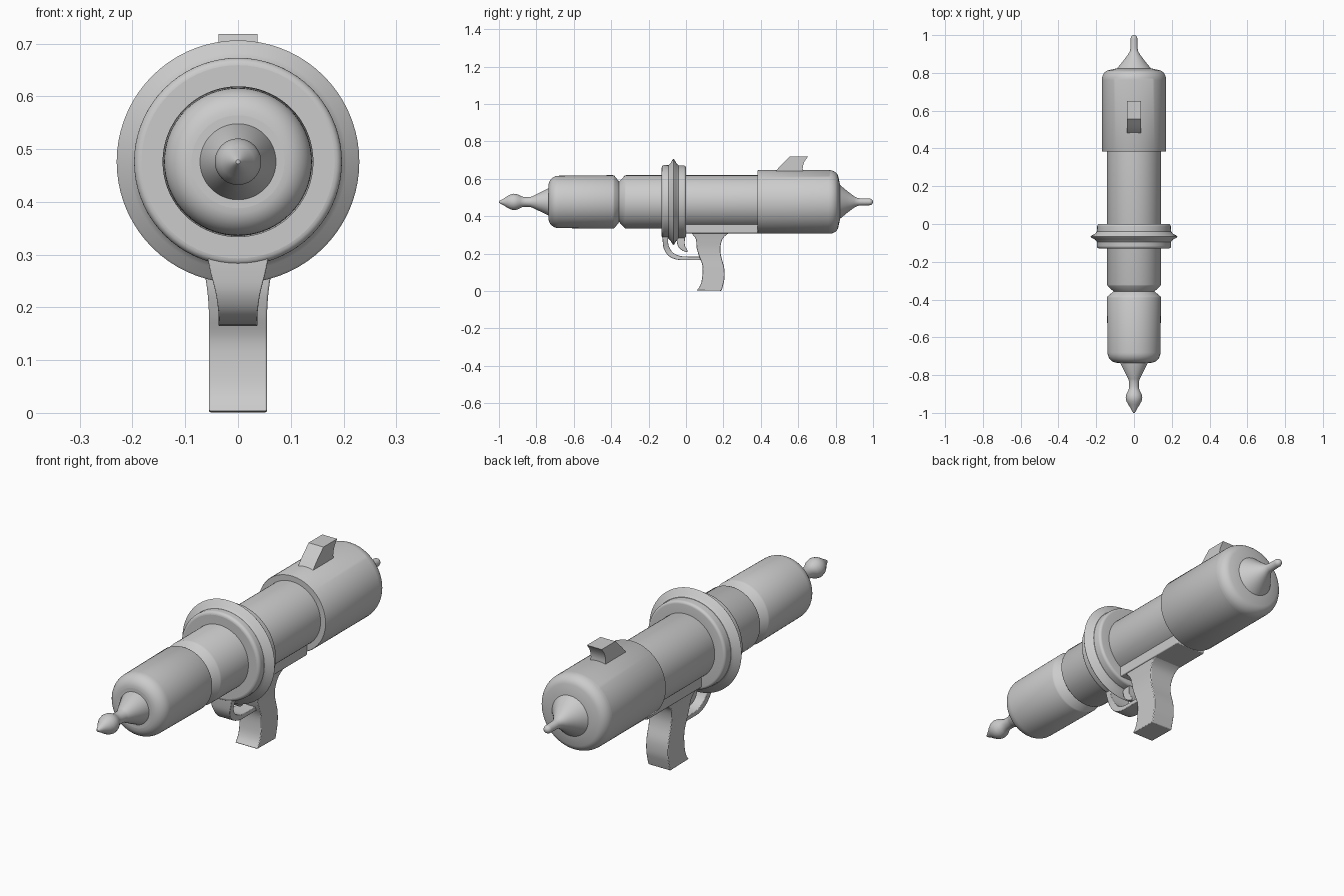
import bpy, bmesh, math

AXIS_Z = 0.476
SEG = 72


def finish(name, bm, bevel=0.0, angle=35):
    bmesh.ops.recalc_face_normals(bm, faces=bm.faces)
    me = bpy.data.meshes.new(name)
    bm.to_mesh(me)
    bm.free()
    ob = bpy.data.objects.new(name, me)
    bpy.context.collection.objects.link(ob)
    bpy.ops.object.select_all(action='DESELECT')
    ob.select_set(True)
    bpy.context.view_layer.objects.active = ob
    bpy.ops.object.shade_smooth_by_angle(angle=math.radians(angle))
    if bevel:
        m = ob.modifiers.new("soft_edges", 'BEVEL')
        m.width, m.segments, m.limit_method = bevel, 2, 'ANGLE'
        m.angle_limit = math.radians(50)
    return ob


def lathe(name, profile):
    """Revolve (y, radius) points about the long axis; ends are capped."""
    bm = bmesh.new()
    rings = []
    for y, r in profile:
        rings.append([bm.verts.new((r * math.cos(2 * math.pi * i / SEG), y,
                                    AXIS_Z + r * math.sin(2 * math.pi * i / SEG)))
                      for i in range(SEG)])
    for a, b in zip(rings, rings[1:]):
        for i in range(SEG):
            j = (i + 1) % SEG
            bm.faces.new((a[i], a[j], b[j], b[i]))
    bm.faces.new(rings[0])
    bm.faces.new(rings[-1])
    return finish(name, bm)


def arc(cy, cr, ry, rr, a0, a1, n=8):
    """Elliptical arc of (y, radius) points, angles in degrees."""
    return [(cy + ry * math.cos(math.radians(a0 + (a1 - a0) * i / n)),
             cr + rr * math.sin(math.radians(a0 + (a1 - a0) * i / n))) for i in range(n + 1)]


def smooth_rows(rows, n=4):
    """Catmull-Rom interpolation between rows."""
    out = []
    for i in range(len(rows) - 1):
        p0, p1, p2, p3 = (rows[max(i - 1, 0)], rows[i], rows[i + 1], rows[min(i + 2, len(rows) - 1)])
        for k in range(n):
            t = k / n
            out.append([0.5 * (2 * b + (c - a) * t + (2 * a - 5 * b + 4 * c - d) * t * t
                               + (3 * b - a - 3 * c + d) * t ** 3)
                        for a, b, c, d in zip(p0, p1, p2, p3)])
    return out + [list(rows[-1])]


def loft(name, rows, bevel=0.0):
    """Skin rectangular sections given as (y1, z1, y2, z2, half width)."""
    bm = bmesh.new()
    rings = [[bm.verts.new(c) for c in ((-w, y1, z1), (w, y1, z1), (w, y2, z2), (-w, y2, z2))]
             for y1, z1, y2, z2, w in rows]
    for a, b in zip(rings, rings[1:]):
        for i in range(4):
            j = (i + 1) % 4
            bm.faces.new((a[i], a[j], b[j], b[i]))
    bm.faces.new(rings[0])
    bm.faces.new(rings[-1])
    return finish(name, bm, bevel)


# Barrel with domed front and V groove
lathe("barrel", [(-0.735, 0.06), (-0.735, 0.088)]
      + arc(-0.68, 0.088, 0.055, 0.052, 180, 90)
      + [(-0.39, 0.143), (-0.383, 0.14), (-0.357, 0.108), (-0.328, 0.14), (-0.321, 0.143), (0.42, 0.143)])

# Muzzle nozzle: pointed bulb, neck and flared base
lathe("nozzle", [(-1.0, 0.004), (-0.993, 0.009), (-0.975, 0.018), (-0.955, 0.031), (-0.938, 0.040),
                 (-0.92, 0.044), (-0.902, 0.041), (-0.886, 0.033), (-0.875, 0.028), (-0.86, 0.026),
                 (-0.832, 0.027), (-0.82, 0.031), (-0.737, 0.072), (-0.72, 0.072)])

# Collar with rounded rims
lathe("collar", [(-0.13, 0.13), (-0.13, 0.183)] + arc(-0.115, 0.183, 0.015, 0.014, 180, 90, 5)
      + arc(-0.013, 0.183, 0.013, 0.012, 90, 0, 5) + [(0.0, 0.13)])

# Thin flared fin around the collar
lathe("collar_fin", [(-0.098, 0.18), (-0.094, 0.197), (-0.083, 0.206), (-0.072, 0.226), (-0.067, 0.23),
                     (-0.062, 0.226), (-0.051, 0.206), (-0.04, 0.197), (-0.036, 0.18)])

# Rear tank
lathe("rear_tank", [(0.383, 0.13), (0.383, 0.168), (0.387, 0.17), (0.765, 0.17)]
      + arc(0.765, 0.128, 0.05, 0.042, 90, 10) + [(0.824, 0.09), (0.824, 0.05)])

# Tail cone and pin
lathe("tail_spike", [(0.81, 0.09), (0.824, 0.09), (0.86, 0.06), (0.9, 0.03), (0.915, 0.022), (0.93, 0.019)]
      + arc(0.98, 0.0, 0.02, 0.018, 90, 12, 6))

# Underside rail
loft("rail", [(-0.02, 0.308, -0.02, 0.40, 0.076), (0.385, 0.308, 0.385, 0.40, 0.076)], 0.004)

# Handle
loft("grip", smooth_rows([
    (0.015, 0.32, 0.25, 0.32, 0.074), (0.035, 0.302, 0.218, 0.302, 0.070),
    (0.053, 0.275, 0.194, 0.275, 0.065), (0.057, 0.23, 0.184, 0.23, 0.058),
    (0.070, 0.185, 0.188, 0.185, 0.055), (0.088, 0.135, 0.204, 0.125, 0.055),
    (0.086, 0.07, 0.206, 0.07, 0.055), (0.076, 0.03, 0.198, 0.03, 0.055),
    (0.058, 0.003, 0.190, 0.001, 0.055)]), 0.005)

# Trigger guard
loft("trigger_guard", smooth_rows([
    (-0.126, 0.31, -0.092, 0.31, 0.060), (-0.125, 0.27, -0.096, 0.27, 0.053),
    (-0.118, 0.225, -0.090, 0.235, 0.042), (-0.092, 0.187, -0.068, 0.204, 0.037),
    (-0.045, 0.167, -0.030, 0.187, 0.037), (0.015, 0.165, 0.015, 0.184, 0.037),
    (0.085, 0.165, 0.085, 0.184, 0.037)]), 0.002)

# Trigger
loft("trigger", smooth_rows([
    (-0.052, 0.33, 0.0, 0.33, 0.022), (-0.050, 0.27, -0.006, 0.28, 0.022),
    (-0.040, 0.235, -0.006, 0.245, 0.022), (-0.018, 0.215, 0.002, 0.228, 0.020),
    (0.006, 0.208, 0.010, 0.214, 0.018)]), 0.002)

# Rear sight: sloped front, concave back
loft("sight", [(0.475, 0.635, 0.626, 0.635, 0.037), (0.492, 0.655, 0.624, 0.655, 0.037),
               (0.507, 0.672, 0.626, 0.672, 0.037), (0.530, 0.694, 0.634, 0.694, 0.037),
               (0.555, 0.718, 0.652, 0.718, 0.037)])
